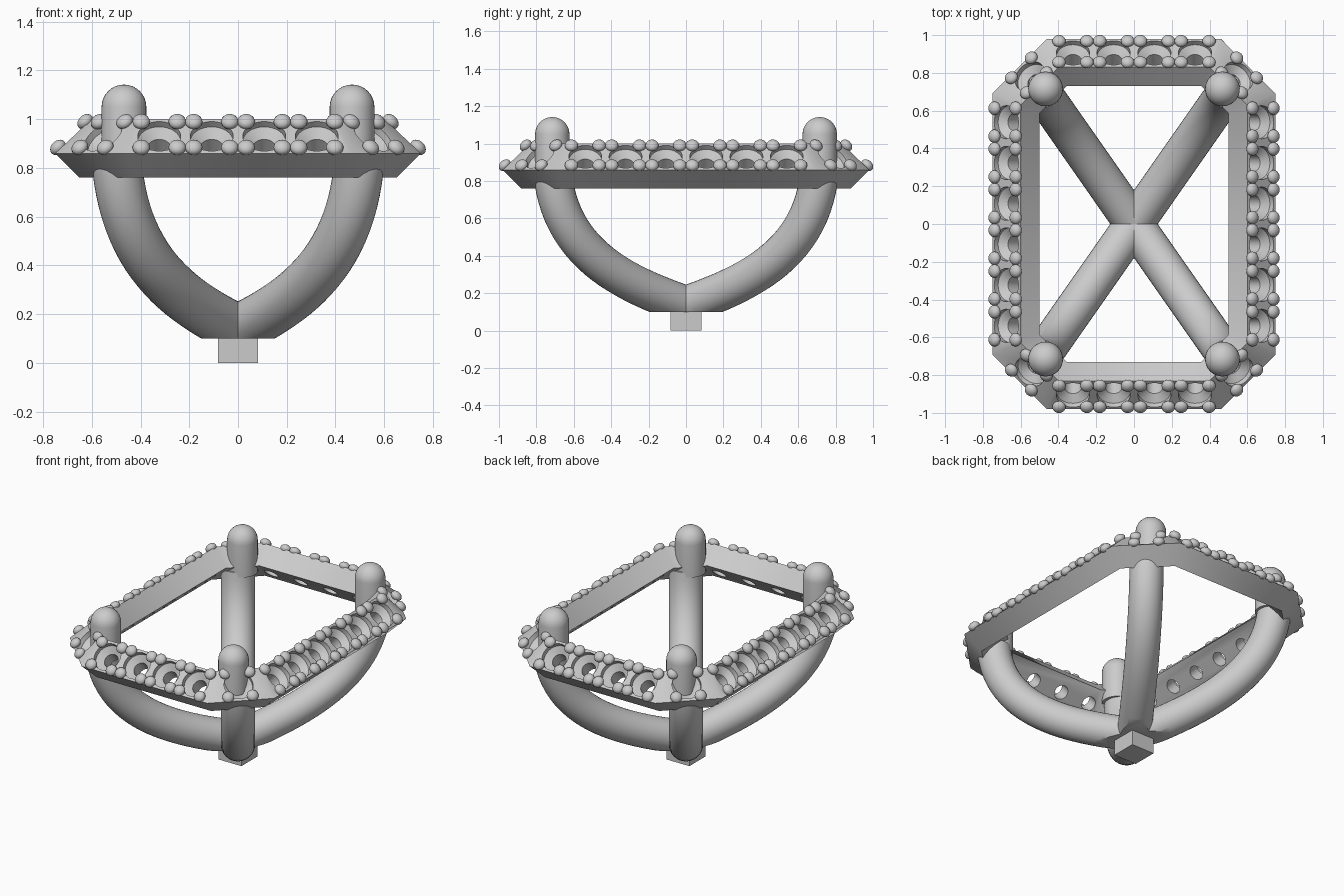
import bpy, bmesh, math
from mathutils import Vector, Matrix

if "Cube" in bpy.data.objects:
    bpy.data.objects.remove(bpy.data.objects["Cube"])


def finish(name, bm, smooth=True):
    bmesh.ops.recalc_face_normals(bm, faces=bm.faces)
    me = bpy.data.meshes.new(name)
    bm.to_mesh(me)
    bm.free()
    ob = bpy.data.objects.new(name, me)
    bpy.context.collection.objects.link(ob)
    if smooth:
        smooth_edges(ob)
    return ob


def smooth_edges(ob):
    bpy.ops.object.select_all(action='DESELECT')
    ob.select_set(True)
    bpy.context.view_layer.objects.active = ob
    bpy.ops.object.shade_smooth_by_angle(angle=math.radians(35))


def lathe(bm, profile, matrix, n=32):
    """Revolve (radius, height) points around the local z axis, with caps."""
    rings = []
    for r, h in profile:
        if r == 0:
            rings.append([bm.verts.new(matrix @ Vector((0, 0, h)))])
        else:
            rings.append([bm.verts.new(matrix @ Vector((r * math.cos(a), r * math.sin(a), h)))
                          for a in (2 * math.pi * i / n for i in range(n))])
    for a, b in zip(rings, rings[1:]):
        for i in range(n):
            j = (i + 1) % n
            vs = [a[i % len(a)], a[j % len(a)], b[j % len(b)], b[i % len(b)]]
            bm.faces.new(list(dict.fromkeys(vs)))
    for ring in (rings[0], rings[-1]):
        if len(ring) > 1:
            bm.faces.new(ring)


# Octagonal frame: tilted rectangular section swept with mitred corners
OX, OY, CX, CY = 0.75, 0.98, 0.46, 0.69
T = math.tan(math.pi / 8)
SECTION = [(0, 0.86), (0.10, 0.76), (0.25, 0.90), (0.148, 1.0)]   # (inset, z)


def octagon(d):
    x, y, cx, cy = OX - d, OY - d, CX - d * T, CY - d * T
    return [(cx, -y), (x, -cy), (x, cy), (cx, y), (-cx, y), (-x, cy), (-x, -cy), (-cx, -y)]


bm = bmesh.new()
rings = [[bm.verts.new((x, y, z)) for x, y in octagon(d)] for d, z in SECTION]
for k in range(4):
    a, b = rings[k], rings[(k + 1) % 4]
    for i in range(8):
        j = (i + 1) % 8
        bm.faces.new((a[i], a[j], b[j], b[i]))
frame = finish("octagonal_frame", bm, smooth=False)

# Stone seats along every side: cutter plus four beads each
cut, beads = bmesh.new(), bmesh.new()
CUP = [(0.045, -0.3), (0.045, -0.06), (0.088, -0.03), (0.088, 0.06)]
outer, top = octagon(0), octagon(SECTION[3][0])
for i in range(8):
    j = (i + 1) % 8
    lo = (Vector((*outer[i], 0.86)) + Vector((*outer[j], 0.86))) / 2
    hi = (Vector((*top[i], 1.0)) + Vector((*top[j], 1.0))) / 2
    along = (Vector(outer[j]) - Vector(outer[i])).to_3d().normalized()
    up = (hi - lo).normalized()
    normal = along.cross(up)
    rot = Matrix((along, up, normal)).transposed().to_4x4()
    length = (Vector(outer[j]) - Vector(outer[i])).length
    count = 1 if i % 2 == 0 else 6
    if i in (3, 7):
        count = 4
    for k in range(count):
        c = (lo + hi) / 2 + along * (k - (count - 1) / 2) * 0.2155
        m = Matrix.Translation(c) @ rot
        lathe(cut, CUP, m)
        for sx in (-1, 1):
            for sy in (-1, 1):
                bmesh.ops.create_uvsphere(
                    beads, u_segments=16, v_segments=10, radius=1,
                    matrix=m @ Matrix.Translation((sx * 0.074, sy * 0.077, 0.010))
                    @ Matrix.Diagonal((0.036, 0.036, 0.027, 1)))
finish("setting_beads", beads)
cutter = finish("seat_cutter", cut, smooth=False)

mod = frame.modifiers.new("seats", 'BOOLEAN')
mod.operation = 'DIFFERENCE'
mod.solver = 'EXACT'
mod.object = cutter
bpy.context.view_layer.objects.active = frame
bpy.ops.object.modifier_apply(modifier=mod.name)
bpy.data.objects.remove(cutter)
smooth_edges(frame)

# Corner prongs and curved legs
R = 0.092
PRONG = [(R, 0.84), (R, 1.05)] + [
    (R * math.cos(a), 1.05 + R * math.sin(a)) for a in (math.pi / 2 * k / 8 for k in range(1, 8))
] + [(0, 1.05 + R)]
PATH = [Vector(p) for p in ((0, 0.137), (0.42, 0.255), (0.83, 0.42), (0.872, 0.86))]
LEG_R, STEPS, SIDES = 0.103, 24, 32


def bezier(t):
    a, b, c, d = PATH
    s = 1 - t
    p = a * s**3 + b * 3 * s * s * t + c * 3 * s * t * t + d * t**3
    return p, ((b - a) * s * s + (c - b) * 2 * s * t + (d - c) * t * t).normalized()


for sx, sy, label in ((-1, -1, "front_left"), (1, -1, "front_right"),
                      (-1, 1, "back_left"), (1, 1, "back_right")):
    bm = bmesh.new()
    lathe(bm, PRONG, Matrix.Translation((sx * 0.468, sy * 0.715, 0)))
    finish(label + "_prong", bm)

    bm = bmesh.new()
    radial = Vector((sx * 0.5, sy * 0.715, 0)).normalized()
    side = Vector((-radial.y, radial.x, 0))
    rings = []
    for k in range(STEPS + 1):
        p, t = bezier(k / STEPS)
        centre = radial * p.x + Vector((0, 0, p.y))
        nrm = radial * -t.y + Vector((0, 0, t.x))
        rings.append([bm.verts.new(centre + LEG_R * (side * math.cos(a) + nrm * math.sin(a)))
                      for a in (2 * math.pi * i / SIDES for i in range(SIDES))])
    for a, b in zip(rings, rings[1:]):
        for i in range(SIDES):
            j = (i + 1) % SIDES
            bm.faces.new((a[i], a[j], b[j], b[i]))
    bm.faces.new(rings[0])
    bm.faces.new(rings[-1])
    # flat underside where the legs meet
    res = bmesh.ops.bisect_plane(bm, geom=bm.verts[:] + bm.edges[:] + bm.faces[:],
                                 plane_co=(0, 0, 0.10), plane_no=(0, 0, -1), clear_outer=True)
    bmesh.ops.edgeloop_fill(bm, edges=[e for e in res["geom_cut"] if isinstance(e, bmesh.types.BMEdge)])
    finish(label + "_leg", bm)

# Base peg
bm = bmesh.new()
bmesh.ops.create_cube(bm, size=1, matrix=Matrix.Translation((0, 0, 0.06))
                      @ Matrix.Diagonal((0.166, 0.166, 0.12, 1)))
finish("base_peg", bm, smooth=False)
